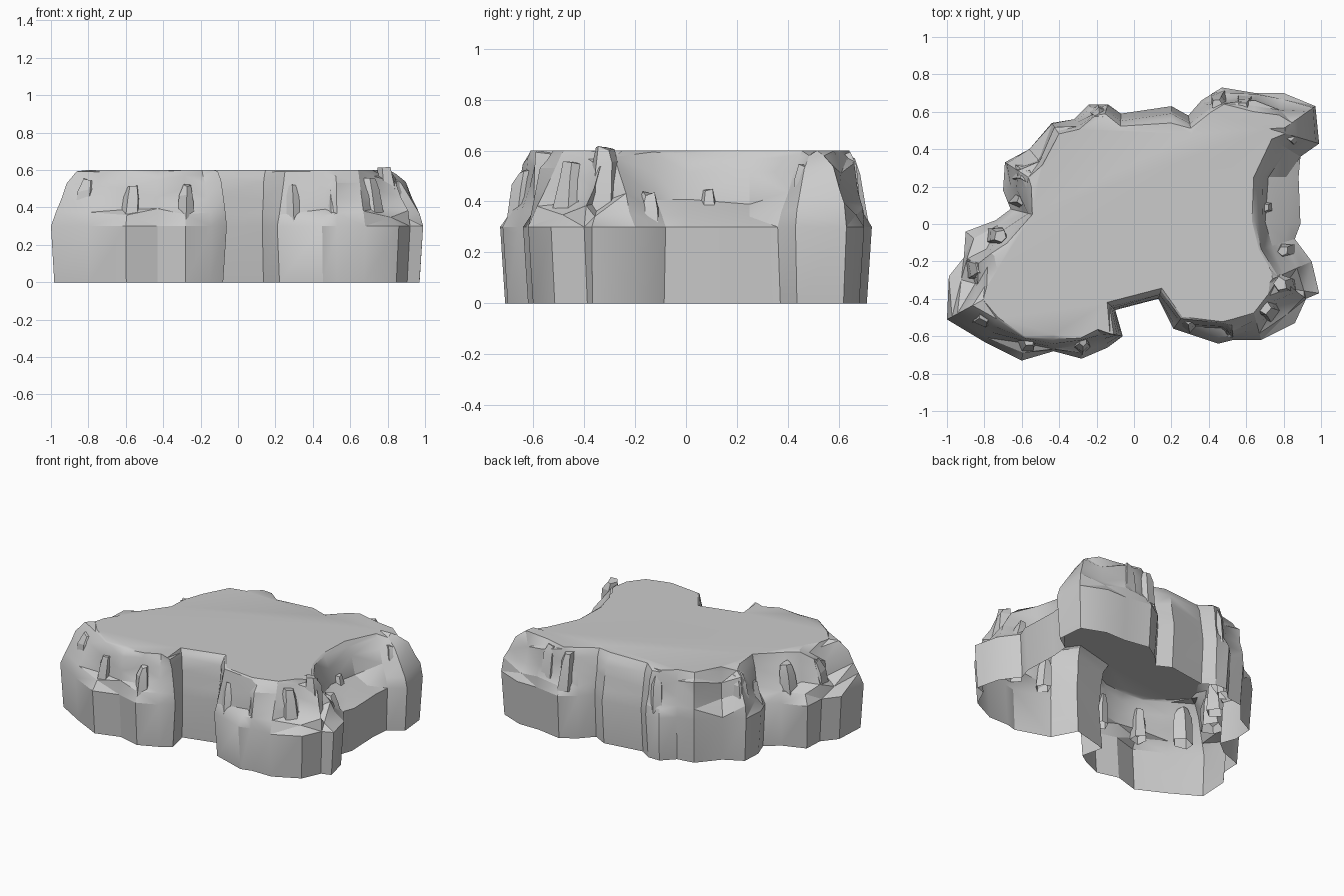
import bpy
import bmesh
import math
import random
from mathutils import Vector

random.seed(4)
default = bpy.data.objects.get("Cube")
if default:
    bpy.data.objects.remove(default)

# Stone material
stone = bpy.data.materials.new("grey stone")
stone.use_nodes = True
colour = (0.6, 0.6, 0.6, 1)
stone.diffuse_color = colour
shader = stone.node_tree.nodes["Principled BSDF"]
shader.inputs["Base Color"].default_value = colour
shader.inputs["Roughness"].default_value = 0.9

# Footprint at the widest level, counter-clockwise from the front notch
outline = [
    (.13, -.4), (.21, -.56), (.45, -.64), (.53, -.62), (.68, -.62), (.86, -.53),
    (.92, -.4), (.99, -.37), (.95, -.2), (.86, -.08), (.89, 0), (.88, .25),
    (.89, .36), (.99, .43), (.97, .63), (.8, .7), (.65, .7), (.47, .73),
    (.36, .66), (.29, .58), (.2, .63), (-.07, .59), (-.14, .64), (-.24, .64),
    (-.32, .56), (-.44, .54), (-.56, .4), (-.69, .33), (-.7, .18), (-.66, .08),
    (-.74, .02), (-.9, -.04), (-.91, -.18), (-.99, -.28), (-1, -.51), (-.8, -.63),
    (-.6, -.73), (-.43, -.68), (-.28, -.72), (-.14, -.66), (-.06, -.6), (-.1, -.46)]

# How far the plateau rim sits in from the footprint, in hundredths
insets = [6, 8, 12, 11, 15, 21, 24, 28, 23, 20, 26, 24, 18, 28,
          20, 12, 10, 9, 8, 10, 9, 9, 7, 7, 6, 7, 11, 20,
          18, 12, 16, 20, 19, 21, 22, 15, 13, 9, 11, 11, 7, 6]

# Wall shapes as (share of the inset, height): slope, ledge and cliff
profiles = {
    "s": [(.2, .37), (.42, .44), (.7, .53), (.88, .58)],
    "l": [(.3, .35), (.68, .4), (.8, .5), (.92, .58)],
    "c": [(.1, .38), (.28, .45), (.42, .54), (.72, .58)],
}
shapes = "cslcslclslllscclclscccclsclcslslclcslclscc"


def inward(i):
    """Unit vector pointing from outline point i into the rock."""
    before, after = Vector(outline[i - 1]), Vector(outline[(i + 1) % len(outline)])
    along = (after - before).normalized()
    return Vector((-along.y, along.x))


def finish(bm, name, angle):
    """Turn a bmesh into a stone object with sharp creases kept."""
    mesh = bpy.data.meshes.new(name)
    bm.to_mesh(mesh)
    bm.free()
    mesh.materials.append(stone)
    obj = bpy.data.objects.new(name, mesh)
    bpy.context.collection.objects.link(obj)
    bpy.ops.object.select_all(action="DESELECT")
    obj.select_set(True)
    bpy.context.view_layer.objects.active = obj
    bpy.ops.object.shade_smooth_by_angle(angle=math.radians(angle))


# Plateau: an open-bottomed skin of craggy rings closed by a flat top
def build_plateau():
    bm = bmesh.new()
    columns = []
    for i, point in enumerate(outline):
        point, normal, depth = Vector(point), inward(i), insets[i] / 100
        steps = [(.02 / depth, 0), (0, .3)]
        for share, height in profiles[shapes[i]]:
            steps.append((share + random.uniform(-.05, .05),
                          height + random.uniform(-.015, .015)))
        steps.append((1, .6))
        column = []
        for share, height in steps:
            place = point + normal * depth * share
            column.append(bm.verts.new((place.x, place.y, height)))
        columns.append(column)
    for a, b in zip(columns, columns[1:] + columns[:1]):
        for k in range(len(a) - 1):
            bm.faces.new((a[k], b[k], b[k + 1], a[k + 1]))
    bm.faces.new([column[-1] for column in columns])
    # Split bent wall quads into facets
    walls = [f for f in bm.faces if len(f.verts) == 4 and f.calc_center_median().z > .3]
    bmesh.ops.triangulate(bm, faces=walls)
    finish(bm, "plateau", 28)


# Crags: leaning, tapered blocks breaking out of the upper wall
def build_crag(number, x, y, top, size):
    bm = bmesh.new()
    sides = 5
    turn = random.uniform(0, math.tau)
    lean = Vector((-x, -y)).normalized() * size * .4
    rings = []
    for height, scale, shift in ((.33, 1, 0), (top - .06, .8, .6), (top, .5, 1)):
        ring = []
        for k in range(sides):
            angle = turn + math.tau * k / sides
            radius = size * scale * random.uniform(.8, 1.15)
            ring.append(bm.verts.new((
                x + lean.x * shift + radius * math.cos(angle),
                y + lean.y * shift + radius * math.sin(angle),
                height + random.uniform(-.02, 0))))
        rings.append(ring)
    for low, high in zip(rings, rings[1:]):
        for k in range(sides):
            n = (k + 1) % sides
            bm.faces.new((low[k], low[n], high[n], high[k]))
    bm.faces.new(rings[-1])
    finish(bm, f"crag_{number}", 20)


build_plateau()
crags = [
    (.81, -.33, .62, .07), (.82, -.15, .44, .06), (.72, -.46, .56, .07),
    (.52, -.55, .5, .06), (.3, -.53, .53, .05), (.72, .09, .45, .05),
    (.86, .5, .55, .08), (.6, .64, .6, .07), (.46, .66, .58, .06),
    (-.19, .59, .57, .05), (-.6, .27, .56, .07), (-.62, .13, .47, .05),
    (-.74, -.07, .55, .07), (-.84, -.24, .53, .08), (-.82, -.5, .56, .07),
    (-.58, -.64, .52, .06), (-.28, -.65, .53, .05)]
for number, crag in enumerate(crags, 1):
    build_crag(number, *crag)
